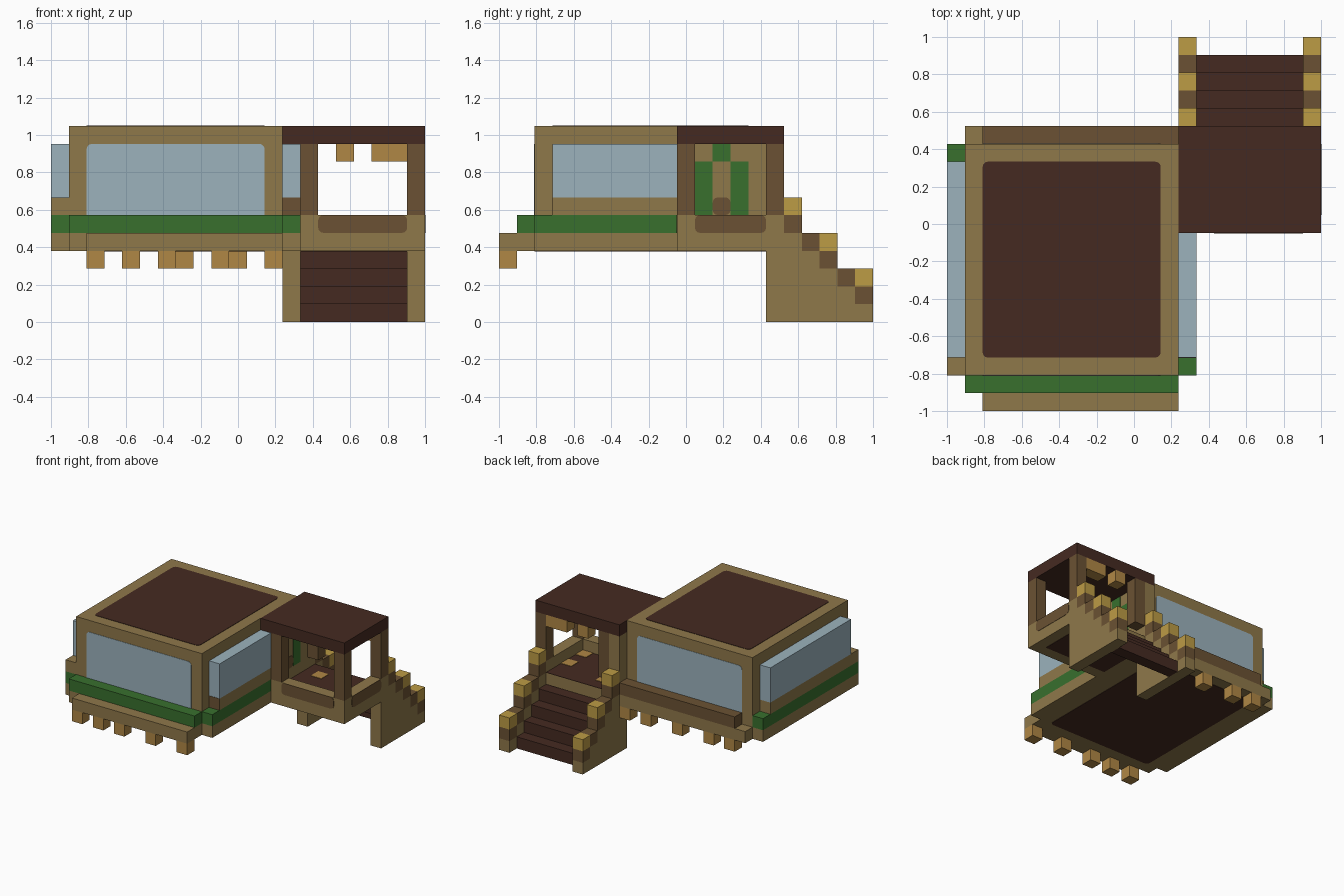
import bpy, bmesh
from mathutils import Vector

cube = bpy.data.objects.get("Cube")
if cube:
    bpy.data.objects.remove(cube, do_unlink=True)

U = 2 / 21  # one block of the building grid


def material(name, rgb):
    linear = [((c + 0.055) / 1.055) ** 2.4 for c in rgb] + [1]
    m = bpy.data.materials.new(name)
    m.use_nodes = True
    m.diffuse_color = linear
    m.node_tree.nodes["Principled BSDF"].inputs["Base Color"].default_value = linear
    return m


TAN = material("tan wood", (.56, .47, .29))
BROWN = material("brown wood", (.42, .32, .20))
DARK = material("dark boards", (.27, .165, .13))
GREEN = material("green trim", (.22, .44, .18))
GLASS = material("pale blue glass", (.61, .70, .74))
YELLOW = material("yellow lamp", (.74, .61, .27))
ORANGE = material("orange block", (.69, .53, .27))


def box(name, mat, lo, hi, round_axis=None):
    """Box between two grid corners; round_axis rounds the edges along that axis."""
    lo, hi = Vector(lo), Vector(hi)
    bm = bmesh.new()
    bmesh.ops.create_cube(bm, size=1)
    for v in bm.verts:
        p = (lo + hi) / 2 + Vector(a * b for a, b in zip(v.co, hi - lo))
        v.co = p * U - Vector((1, 1, 0))
    if round_axis is not None:
        edges = [e for e in bm.edges
                 if abs((e.verts[0].co - e.verts[1].co).normalized()[round_axis]) > .9]
        bmesh.ops.bevel(bm, geom=edges, offset=.3 * U, segments=3, profile=.5,
                        affect='EDGES')
    mesh = bpy.data.meshes.new(name)
    bm.to_mesh(mesh)
    bm.free()
    mesh.materials.append(mat)
    obj = bpy.data.objects.new(name, mesh)
    bpy.context.collection.objects.link(obj)
    return obj


def plate(name, mat, axis, level, lo, hi, rounded=True):
    """Thin painted panel lying on the plane axis = level."""
    a, b = list(lo), list(hi)
    a.insert(axis, level - .03)
    b.insert(axis, level + .03)
    return box(name, mat, a, b, axis if rounded else None)


# Main cabin with roof, floor and flush windows
box("cabin", TAN, (1, 2, 4), (13, 15, 11))
plate("roof_panel", DARK, 2, 11, (2, 3), (12, 14))
plate("underside_panel", DARK, 2, 4, (2, 2), (12, 15))
plate("front_window", GLASS, 1, 2, (2, 5), (12, 10))
plate("back_window", GLASS, 1, 15, (2, 5), (12, 10))

# Ledges around the cabin
box("front_step_ledge", TAN, (2, 0, 4), (13, 1, 5))
box("front_ledge", TAN, (1, 1, 4), (13, 2, 5))
box("front_trim", GREEN, (1, 1, 5), (13, 2, 6))
box("back_ledge", TAN, (1, 15, 4), (13, 16, 5))
box("back_rail", BROWN, (2, 15, 5), (13, 16, 6))
for side, x, end in (("right", 0, 15), ("left", 13, 10)):
    box(side + "_ledge", TAN, (x, 2, 4), (x + 1, end, 5))
    box(side + "_trim", GREEN, (x, 2, 5), (x + 1, end, 6))
box("right_sill", TAN, (0, 2, 6), (1, 14, 7))
box("left_sill", TAN, (13, 3, 6), (14, 10, 7))
plate("left_sill_end", BROWN, 1, 3, (13, 6), (14, 7), False)
box("right_bay_window", GLASS, (0, 3, 7), (1, 14, 10))
box("left_bay_window", GLASS, (13, 3, 7), (14, 10, 10))

# Blocks hanging below the ledges
for y, places in ((0, (2, 4, 6, 9, 12)), (15, (2, 4, 7, 10, 12))):
    for x in places:
        box("hanging_block", ORANGE, (x, y, 3), (x + 1, y + 1, 4))

# Porch floor and low walls
box("porch_base", TAN, (13, 10, 4), (21, 16, 5))
plate("porch_floor", DARK, 2, 5, (14, 11), (20, 16), False)
plate("porch_underside", DARK, 2, 4, (14, 11), (20, 16), False)
box("porch_front_wall", TAN, (13, 10, 5), (21, 11, 6))
box("porch_outer_wall", TAN, (20, 11, 5), (21, 16, 6))
box("porch_inner_wall", TAN, (13, 11, 5), (14, 16, 6))
plate("front_wall_panel", BROWN, 1, 10, (15, 5), (20, 6))
plate("outer_wall_panel", BROWN, 0, 21, (11, 5), (15, 6))
for x, y in ((19, 13), (19, 11), (15, 14)):
    plate("floor_spot", ORANGE, 2, 5.04, (x, y), (x + 1, y + 1), False)

# Porch posts, roof and lamps
for x in (14, 20):
    for y in (10, 15):
        box("porch_post", BROWN, (x, y, 6), (x + 1, y + 1, 10))
box("porch_roof", DARK, (13, 10, 10), (21, 16, 11))
for x in (16, 18, 19):
    box("porch_lamp", ORANGE, (x, 15, 9), (x + 1, 16, 10))

# Doorway wall on the cabin side
box("door_wall", TAN, (13, 10, 6), (14, 16, 10))
for y in (11, 13):
    plate("door_jamb", GREEN, 0, 14, (y, 6), (y + 1, 9), False)
plate("door_head", GREEN, 0, 14, (12, 9), (13, 10), False)
plate("door_foot", BROWN, 0, 14, (12, 6), (13, 7))

# Stairs with stepped side walls and lamps
for i in range(4):
    box("stair_step", DARK, (14, 16 + i, 3 - i), (20, 17 + i, 4 - i))
for x in (13, 20):
    box("stair_wall_end", TAN, (x, 15, 0), (x + 1, 16, 4))
    for i in range(5):
        y, top = 16 + i, 6 - i
        box("stair_wall", TAN, (x, y, 0), (x + 1, y + 1, top - 1))
        box("stair_wall_cap", BROWN, (x, y, top - 1), (x + 1, y + 1, top))
        if i % 2 == 0:
            box("stair_lamp", YELLOW, (x, y, top), (x + 1, y + 1, top + 1))
